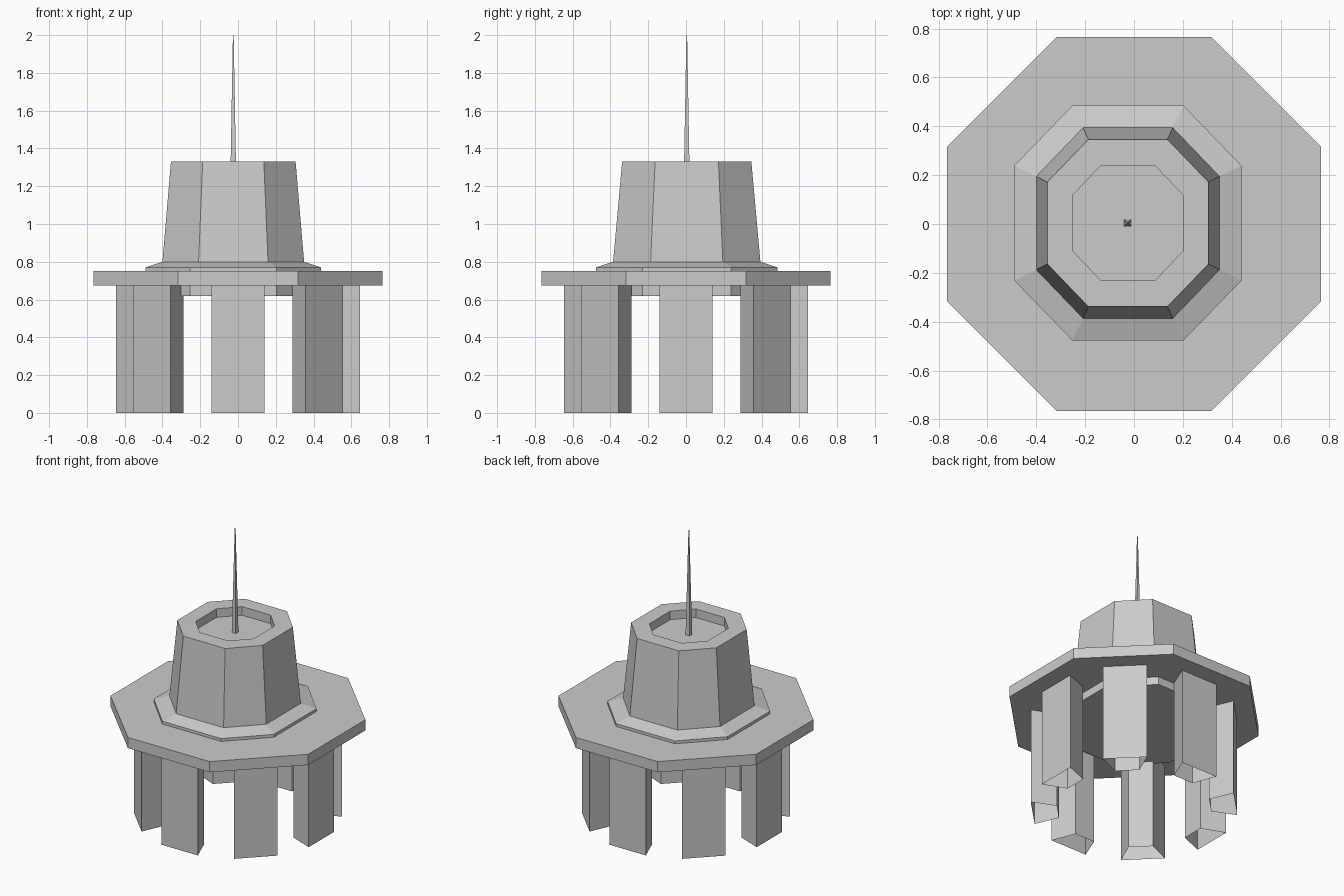
import bpy, bmesh, math
from mathutils import Matrix

if "Cube" in bpy.data.objects:
    bpy.data.objects.remove(bpy.data.objects["Cube"])


def octagon(hx, hy, k, z, cx=0.0, cy=0.0):
    """Eight corners of an octagon; k = corner offset / half width."""
    pts = [(hx, -hy * k), (hx, hy * k), (hx * k, hy), (-hx * k, hy),
           (-hx, hy * k), (-hx, -hy * k), (-hx * k, -hy), (hx * k, -hy)]
    return [(cx + x, cy + y, z) for x, y in pts]


def loft(name, rings, cap_bottom=True, cap_top=True):
    """Skin a stack of equal-sided rings into a flat-shaded object."""
    bm = bmesh.new()
    loops = [[bm.verts.new(p) for p in ring] for ring in rings]
    n = len(loops[0])
    for a, b in zip(loops, loops[1:]):
        for i in range(n):
            j = (i + 1) % n
            bm.faces.new((a[i], a[j], b[j], b[i]))
    if cap_bottom:
        bm.faces.new(loops[0][::-1])
    if cap_top:
        bm.faces.new(loops[-1])
    mesh = bpy.data.meshes.new(name)
    bm.to_mesh(mesh)
    bm.free()
    ob = bpy.data.objects.new(name, mesh)
    bpy.context.collection.objects.link(ob)
    return ob


# Wide octagonal platform
K = math.tan(math.pi / 8)
loft("platform", [octagon(0.765, 0.765, K, z) for z in (0.675, 0.75)])

# Tower: plug under the platform, sloped collar, tapered walls, sunken roof
OX, OY = -0.025, 0.004
profile = [(0.465, 0.48, 0.62), (0.465, 0.48, 0.77), (0.375, 0.39, 0.80),
           (0.33, 0.342, 1.33), (0.225, 0.235, 1.33), (0.225, 0.235, 1.27)]
loft("tower", [octagon(hx, hy, 0.49, z, OX, OY) for hx, hy, z in profile])


# Thin square spire
def square(h, z):
    return [(OX + x * h, OY + y * h, z)
            for x, y in ((-1, -1), (1, -1), (1, 1), (-1, 1))]


loft("spire", [square(0.015, 1.27), square(0.002, 2.0)])

# Eight wedge-shaped legs, open at the bottom
section = [(-0.14, -0.645), (0.14, -0.645), (0.077, -0.485), (-0.077, -0.485)]
for i in range(8):
    leg = loft(f"leg_{i + 1}", [[(x, y, z) for x, y in section] for z in (0, 0.675)],
               cap_bottom=False, cap_top=False)
    leg.data.transform(Matrix.Rotation(i * math.pi / 4, 4, 'Z'))
